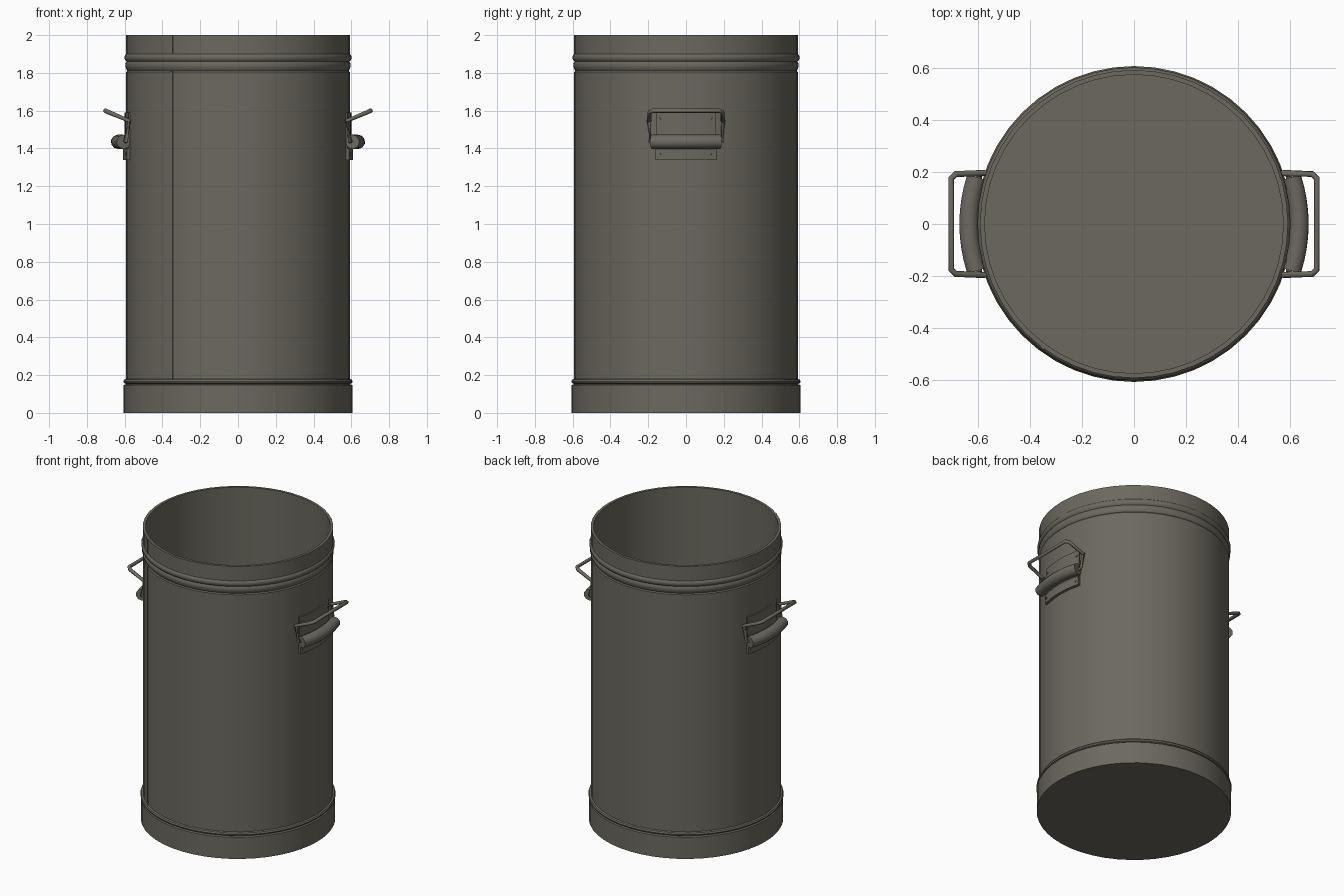
import bpy
import math
from mathutils import Vector

cube = bpy.data.objects.get("Cube")
if cube:
    bpy.data.objects.remove(cube)

steel = bpy.data.materials.new("dull_grey_metal")
steel.use_nodes = True
COLOR = (0.15, 0.14, 0.115, 1)
steel.diffuse_color = COLOR
steel.node_tree.nodes["Principled BSDF"].inputs["Base Color"].default_value = COLOR


def add_mesh(name, verts, faces, angle=35):
    mesh = bpy.data.meshes.new(name)
    mesh.from_pydata(verts, [], faces)
    mesh.materials.append(steel)
    obj = bpy.data.objects.new(name, mesh)
    bpy.context.collection.objects.link(obj)
    bpy.ops.object.select_all(action='DESELECT')
    obj.select_set(True)
    bpy.context.view_layer.objects.active = obj
    bpy.ops.object.shade_smooth_by_angle(angle=math.radians(angle))
    return obj


def lathe(name, profile, sides=48):
    """Spin a profile of (radius, z) points; radius 0 at the ends makes a cap."""
    verts, rings, faces = [], [], []
    for r, z in profile:
        count = 1 if r == 0 else sides
        rings.append([len(verts) + i for i in range(count)])
        for i in range(count):
            a = math.tau * i / sides
            verts.append((r * math.cos(a), r * math.sin(a), z))
    for low, high in zip(rings, rings[1:]):
        for i in range(sides):
            j = (i + 1) % sides
            quad = [low[i % len(low)], low[j % len(low)],
                    high[j % len(high)], high[i % len(high)]]
            faces.append(list(dict.fromkeys(quad)))
    return add_mesh(name, verts, faces)


def curved_plate(name, centre, half_width, r_in, r_out, z0, z1, steps=8):
    """Plate wrapped round the drum; centre is its angle."""
    verts, faces = [], []
    for i in range(steps + 1):
        a = centre + half_width * (2 * i / steps - 1)
        for r, z in ((r_in, z0), (r_out, z0), (r_out, z1), (r_in, z1)):
            verts.append((r * math.cos(a), r * math.sin(a), z))
    for i in range(steps):
        for k in range(4):
            n = (k + 1) % 4
            faces.append((4 * i + k, 4 * i + 4 + k, 4 * i + 4 + n, 4 * i + n))
    last = 4 * steps
    faces += [(0, 1, 2, 3), (last + 3, last + 2, last + 1, last)]
    return add_mesh(name, verts, faces)


def tube(name, path, radius, sides=8):
    """Round bar along a path, with mitred corners and closed ends."""
    pts = [Vector(p) for p in path]
    verts, faces = [], []
    for i, p in enumerate(pts):
        before = (p - pts[max(i - 1, 0)]).normalized()
        after = (pts[min(i + 1, len(pts) - 1)] - p).normalized()
        along = (before + after).normalized()
        side = along.cross(Vector((0.3, 0, 1))).normalized()
        up = side.cross(along)
        for k in range(sides):
            a = math.tau * k / sides
            verts.append(p + radius * (side * math.cos(a) + up * math.sin(a)))
    for i in range(len(pts) - 1):
        for k in range(sides):
            n = (k + 1) % sides
            b = i * sides
            faces.append((b + k, b + n, b + sides + n, b + sides + k))
    end = len(verts) - sides
    faces += [list(range(sides))[::-1], list(range(end, end + sides))]
    return add_mesh(name, verts, faces, 50)


# Drum: floor, base band, wall, ribs under the rim, and the hollow inside
lathe("drum", [
    (0, 0), (0.605, 0), (0.605, 0.148), (0.592, 0.152),
    (0.604, 0.158), (0.607, 0.167), (0.602, 0.176), (0.592, 0.18),
    (0.592, 1.805), (0.586, 1.812), (0.592, 1.82), (0.596, 1.835),
    (0.596, 1.85), (0.59, 1.86), (0.598, 1.868), (0.602, 1.882),
    (0.598, 1.894), (0.592, 1.9), (0.592, 2.0),
    (0.574, 2.0), (0.574, 0.03), (0, 0.03)])

# Overlapping wall seam
seam_angle = math.atan2(-0.475, -0.35)
curved_plate("wall_seam", seam_angle, 0.012, 0.585, 0.595, 0.18, 1.81, 2)
curved_plate("rim_seam", seam_angle, 0.012, 0.585, 0.595, 1.9, 2.0, 2)

for label, s in (("left", 1), ("right", -1)):
    centre = 0 if s > 0 else math.pi

    # Mounting plate and rolled hinge sleeve
    curved_plate(label + "_handle_plate", centre, 0.268, 0.58, 0.61, 1.34, 1.4)
    curved_plate(label + "_handle_backing", centre, 0.268, 0.58, 0.6, 1.4, 1.59)
    sleeve = []
    for i in range(9):
        y = -0.18 + 0.045 * i
        sleeve.append((s * (0.635 - 0.9 * y * y), y, 1.435))
    tube(label + "_hinge_sleeve", sleeve, 0.038, 10)

    # Bent wire bail
    half = [(0.597, 0.16, 1.435), (0.594, 0.19, 1.44), (0.574, 0.196, 1.545),
            (0.685, 0.192, 1.592), (0.703, 0.175, 1.6)]
    path = [(s * x, y, z) for x, y, z in half]
    path += [(x, -y, z) for x, y, z in reversed(path)]
    tube(label + "_handle_bail", path, 0.012)

    # Rivets at the plate corners
    for y in (-0.14, 0.14):
        for z, r in ((1.37, 0.61), (1.555, 0.6)):
            x = math.sqrt(r * r - y * y)
            d = Vector((s * x, y, 0)).normalized()
            p = Vector((s * x, y, z))
            tube(label + "_rivet", [p - d * 0.01, p + d * 0.004], 0.008)
